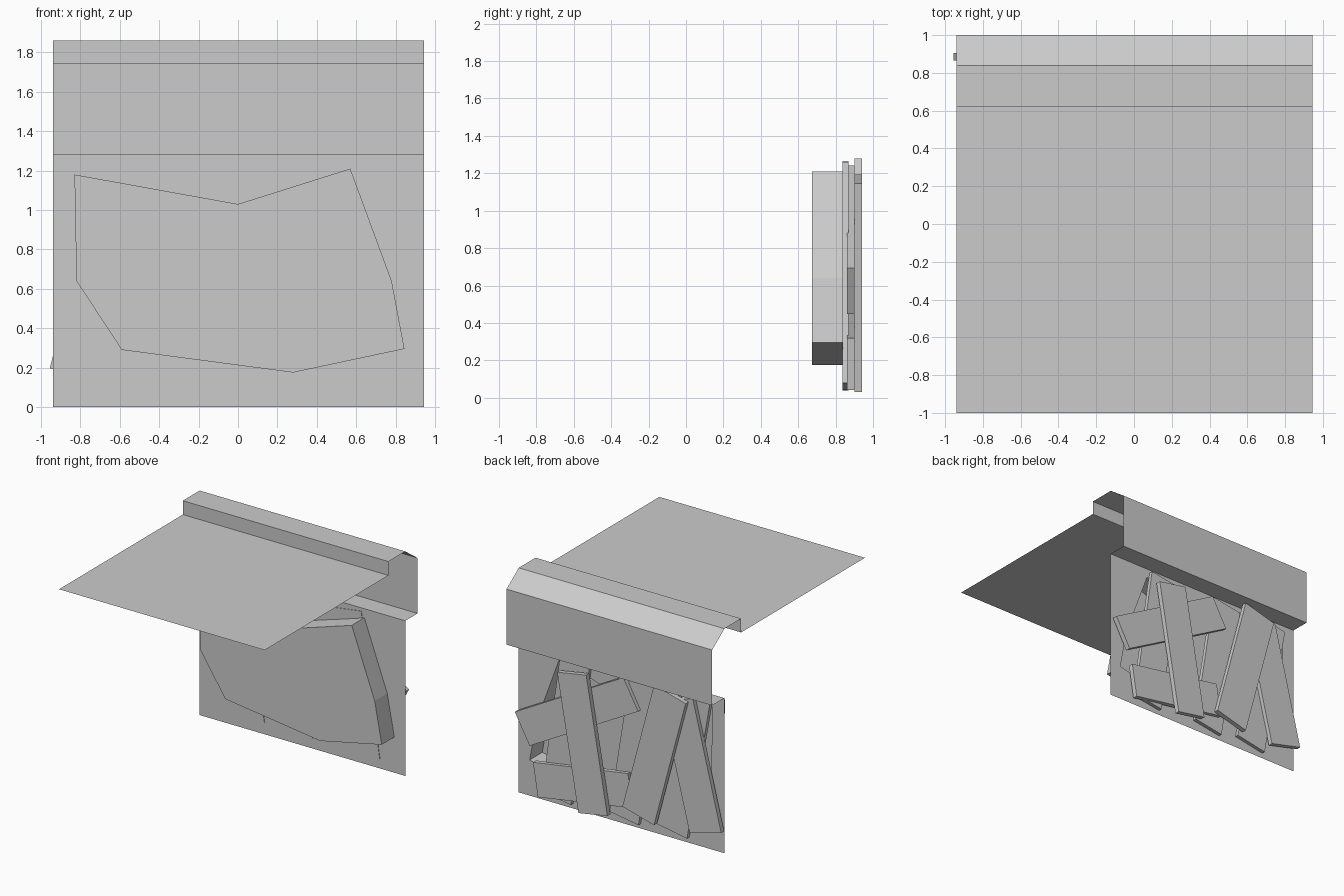
import bpy, bmesh
from mathutils import Vector

if "Cube" in bpy.data.objects:
    bpy.data.objects.remove(bpy.data.objects["Cube"])

XL, XR, WALL_Y, WALL_TOP = -0.94, 0.945, 0.84, 1.285


def add_object(name, bm):
    me = bpy.data.meshes.new(name)
    bm.to_mesh(me)
    bm.free()
    ob = bpy.data.objects.new(name, me)
    bpy.context.collection.objects.link(ob)
    return ob


def loop(bm, pts):
    vs = [bm.verts.new(p) for p in pts]
    es = [bm.edges.new((vs[i], vs[(i + 1) % len(vs)])) for i in range(len(vs))]
    return vs, es


def strip(name, profile):
    """Sheet swept along x from a (y, z) profile."""
    bm = bmesh.new()
    rows = [[bm.verts.new((x, y, z)) for x in (XL, XR)] for y, z in profile]
    for a, b in zip(rows, rows[1:]):
        bm.faces.new((a[0], a[1], b[1], b[0]))
    return add_object(name, bm)


def plank(name, bottom, top, width, y0, y1):
    """Board between two (x, z) end points, flat against the wall."""
    a, b = Vector(bottom), Vector(top)
    d = (b - a).normalized()
    p = Vector((d.y, -d.x)) * width / 2
    bm = bmesh.new()
    vs = [bm.verts.new((c.x, y0, c.y)) for c in (a - p, a + p, b + p, b - p)]
    f = bm.faces.new(vs)
    ext = bmesh.ops.extrude_face_region(bm, geom=[f])
    for v in ext["geom"]:
        if isinstance(v, bmesh.types.BMVert):
            v.co.y = y1
    bmesh.ops.recalc_face_normals(bm, faces=bm.faces)
    return add_object(name, bm)


# Ceiling sheet, raised ridge, sloped cap, upper panel and ledge
strip("ceiling_and_lintel", [(-1, 1.745), (0.62, 1.745), (0.62, 1.86), (0.84, 1.86),
                             (1, 1.745), (1, WALL_TOP), (WALL_Y, WALL_TOP)])

# Wall sheet with an irregular broken opening
hole = [(-0.83, 1.18), (0, 1.03), (0.57, 1.21), (0.78, 0.64),
        (0.845, 0.295), (0.28, 0.175), (-0.59, 0.29), (-0.82, 0.64)]
bm = bmesh.new()
_, outer = loop(bm, [(x, WALL_Y, z) for x, z in
                     ((XL, 0), (XR, 0), (XR, WALL_TOP), (XL, WALL_TOP))])
_, inner = loop(bm, [(x, WALL_Y, z) for x, z in hole])
bmesh.ops.triangle_fill(bm, edges=outer + inner, use_beauty=True, normal=(0, 1, 0))
add_object("wall", bm)

# Closed recess behind the opening
bm = bmesh.new()
rim, _ = loop(bm, [(x, WALL_Y, z) for x, z in hole])
back, _ = loop(bm, [(x, 0.675, z) for x, z in hole])
for i in range(len(hole)):
    j = (i + 1) % len(hole)
    bm.faces.new((rim[i], rim[j], back[j], back[i]))
bm.faces.new(back)
bmesh.ops.recalc_face_normals(bm, faces=bm.faces)
add_object("wall_recess", bm)

# Boards nailed over the opening in three layers: back, middle, outer
boards = [
    ("back_plank_right", (0.58, 0.06), (0.41, 1.24), 0.27, 0.836, 0.87),
    ("back_plank_middle", (-0.04, 0.06), (-0.23, 1.24), 0.27, 0.836, 0.87),
    ("back_plank_left", (-0.48, 0.07), (-0.69, 1.24), 0.28, 0.836, 0.87),
    ("cross_plank_upper", (0.87, 0.57), (-0.125, 1.12), 0.28, 0.86, 0.902),
    ("cross_plank_lower", (0.75, 0.18), (-0.12, 0.32), 0.28, 0.86, 0.90),
    ("leaning_plank_left", (-0.81, 0.16), (-0.55, 1.2), 0.30, 0.866, 0.904),
    ("front_plank_right", (0.195, 0.055), (0.39, 1.17), 0.27, 0.90, 0.94),
    ("front_plank_left", (-0.22, 0.155), (-0.51, 1.24), 0.30, 0.90, 0.94),
]
for b in boards:
    plank(*b)
